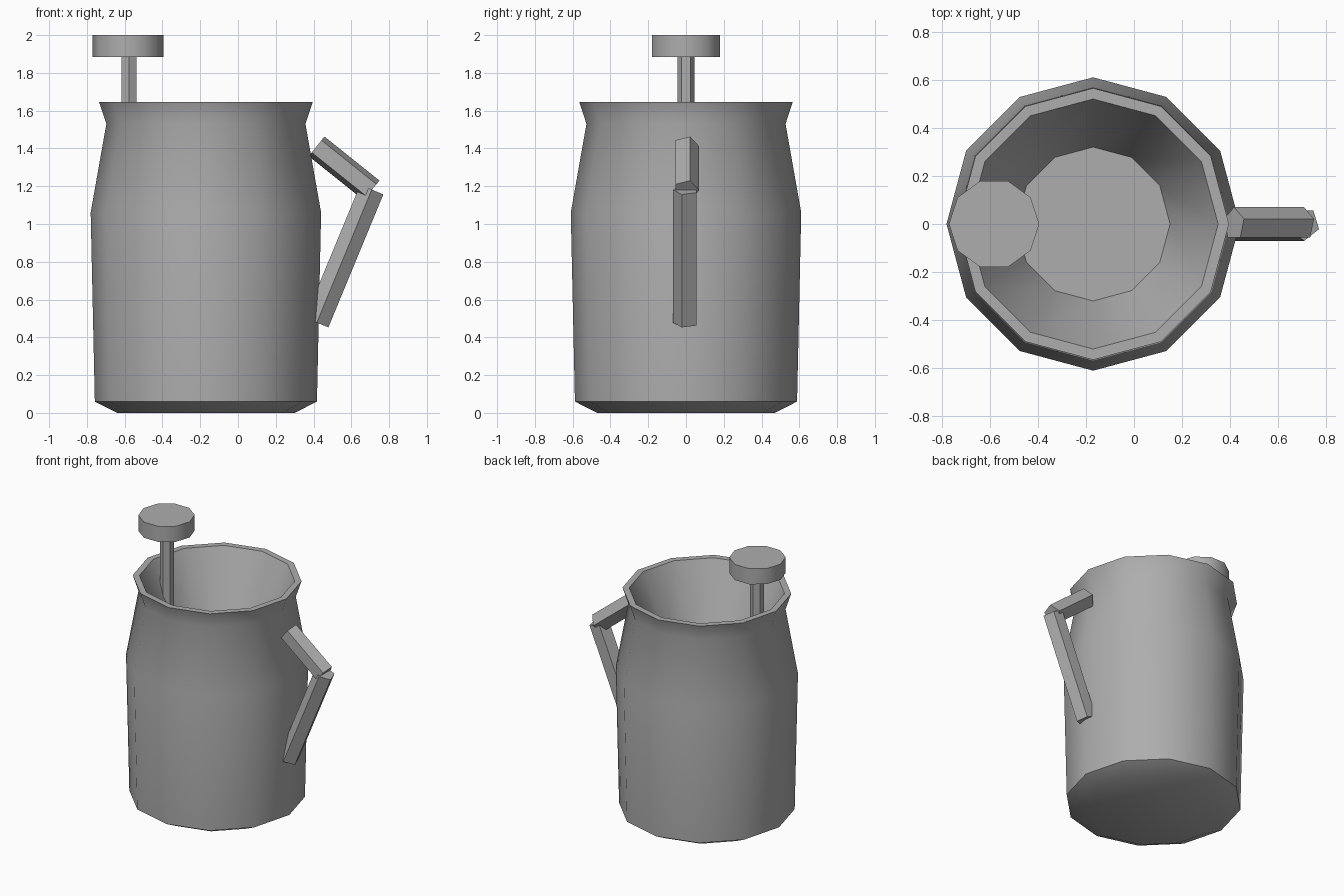
import bpy, bmesh, math
from mathutils import Vector

if "Cube" in bpy.data.objects:
    bpy.data.objects.remove(bpy.data.objects["Cube"])

grey = bpy.data.materials.new("plain grey")
grey.diffuse_color = (0.42, 0.42, 0.42, 1)
grey.use_nodes = True
grey.node_tree.nodes["Principled BSDF"].inputs["Base Color"].default_value = grey.diffuse_color


def loft(name, sides, rings, u, v, phase=0.0):
    """Skin regular polygons (centre, radius) lying in the u/v plane, capped at both ends."""
    bm = bmesh.new()
    u, v = Vector(u), Vector(v)
    loops = []
    for centre, r in rings:
        loops.append([])
        for i in range(sides):
            a = phase + math.tau * i / sides
            loops[-1].append(bm.verts.new(Vector(centre) + r * (math.cos(a) * u + math.sin(a) * v)))
    for a, b in zip(loops, loops[1:]):
        for i in range(sides):
            j = (i + 1) % sides
            bm.faces.new((a[i], a[j], b[j], b[i]))
    bm.faces.new(loops[0][::-1])
    bm.faces.new(loops[-1])
    bmesh.ops.recalc_face_normals(bm, faces=bm.faces)
    # smooth shading, with sharp edges above 40 degrees
    for f in bm.faces:
        f.smooth = True
    for e in bm.edges:
        e.smooth = e.calc_face_angle(0) < math.radians(40)
    me = bpy.data.meshes.new(name)
    bm.to_mesh(me)
    bm.free()
    me.materials.append(grey)
    ob = bpy.data.objects.new(name, me)
    bpy.context.collection.objects.link(ob)
    return ob


def upright(name, sides, x, profile, phase=0.0):
    return loft(name, sides, [((x, 0, z), r) for r, z in profile], (1, 0, 0), (0, 1, 0), phase)


def bar(name, p, q, vertex_side):
    """Five-sided bar in the x/z plane, one corner pointing to +y or -y."""
    p, q = Vector(p), Vector(q)
    y = Vector((0, vertex_side, 0))
    return loft(name, 5, [(p, 0.07), (q, 0.07)], y, (q - p).normalized().cross(y))


# Jug body: outer wall, flared lip, then sloping inner wall down to the inner floor
upright("jug_body", 12, -0.17, [(0.47, 0), (0.588, 0.06), (0.61, 1.06), (0.527, 1.53),
                                (0.565, 1.645), (0.52, 1.645), (0.32, 1.2)])

# Plunger: thin six-sided rod and ten-sided knob
upright("plunger_rod", 6, -0.578, [(0.046, 1.25), (0.046, 1.89)], math.pi / 2)
upright("plunger_knob", 10, -0.582, [(0.188, 1.885), (0.188, 2.0)])

# Handle: two bars meeting at an elbow
bar("handle_upper", (0.416, 0, 1.411), (0.707, 0, 1.178), 1)
bar("handle_lower", (0.708, 0, 1.182), (0.417, 0, 0.478), -1)
